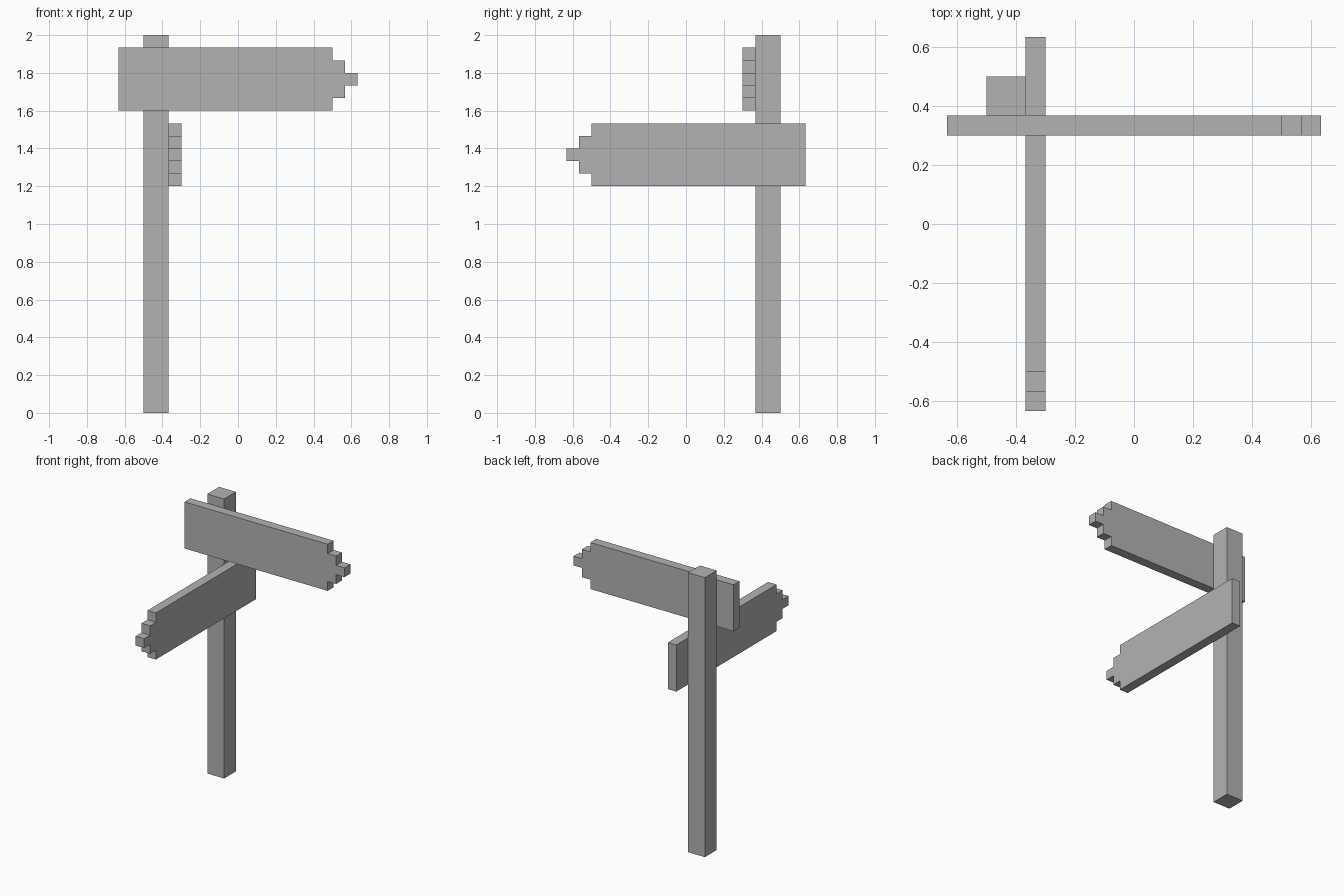
import bpy, bmesh, math
from mathutils import Vector

cube = bpy.data.objects.get("Cube")
if cube:
    bpy.data.objects.remove(cube, do_unlink=True)

U = 1 / 15  # block unit

grey = bpy.data.materials.new("plain_grey")
grey.use_nodes = True
colour = (0.45, 0.45, 0.45, 1)
grey.diffuse_color = colour
grey.node_tree.nodes["Principled BSDF"].inputs["Base Color"].default_value = colour


def extruded(name, outline, depth, location, turn=0):
    """Outline in the local xz plane, extruded along y and centred on it."""
    bm = bmesh.new()
    verts = [bm.verts.new((x * U, -depth * U / 2, z * U)) for x, z in outline]
    face = bm.faces.new(verts)
    result = bmesh.ops.extrude_face_region(bm, geom=[face])
    moved = [g for g in result["geom"] if isinstance(g, bmesh.types.BMVert)]
    bmesh.ops.translate(bm, verts=moved, vec=(0, depth * U, 0))
    bmesh.ops.recalc_face_normals(bm, faces=bm.faces)
    mesh = bpy.data.meshes.new(name)
    bm.to_mesh(mesh)
    bm.free()
    mesh.materials.append(grey)
    obj = bpy.data.objects.new(name, mesh)
    obj.location = Vector(location) * U
    obj.rotation_euler.z = turn
    bpy.context.collection.objects.link(obj)
    return obj


# Square post
extruded("post", [(-1, 0), (1, 0), (1, 30), (-1, 30)], 2, (-6.5, 6.5, 0))

# Pointed boards with a stepped tip, mirrored about their centre line
upper_half = [(-9.5, 2.5), (7.5, 2.5), (7.5, 1.5), (8.5, 1.5), (8.5, 0.5), (9.5, 0.5)]
board = upper_half + [(x, -z) for x, z in reversed(upper_half)]
extruded("upper_sign_board", board, 1, (0, 5, 26.5))
extruded("lower_sign_board", board, 1, (-5, 0, 20.5), -math.pi / 2)
